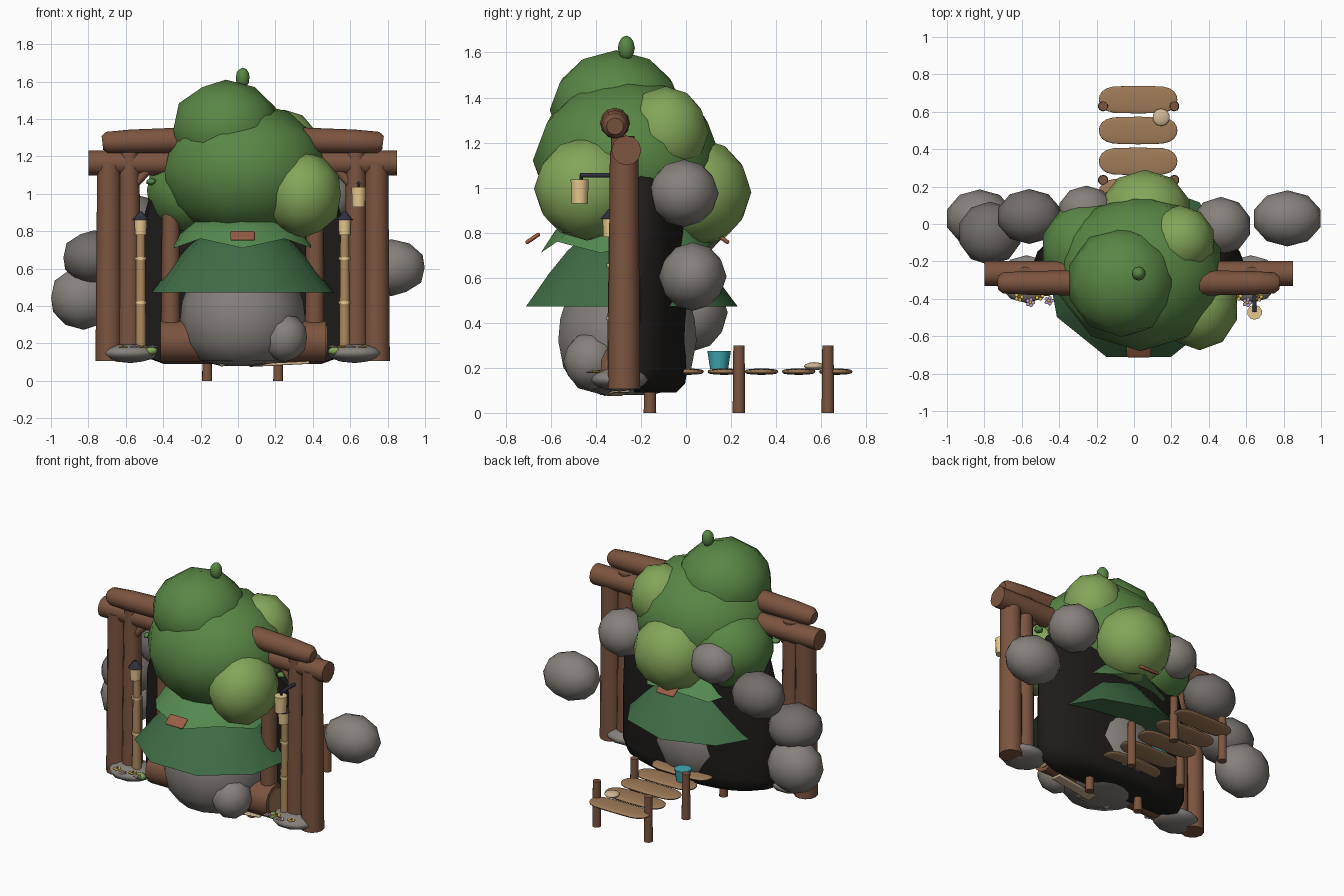
import bpy, math
from mathutils import Vector

if "Cube" in bpy.data.objects:
    bpy.data.objects.remove(bpy.data.objects["Cube"])

CX = 0.025  # symmetry line of the house
MATS = {}
PALETTE = dict(wood=(.20, .09, .05), plank=(.35, .2, .1), rock=(.24, .22, .2), dark_rock=(.17, .155, .145),
               leaf=(.10, .24, .06), lime=(.23, .38, .10), roof=(.05, .15, .06), roof_light=(.09, .25, .08),
               black=(.012, .011, .01), iron=(.03, .03, .05), cream=(.8, .58, .27), bamboo=(.42, .25, .11),
               red=(.32, .11, .06), teal=(.05, .4, .45), yellow=(.8, .6, .08), pink=(.6, .4, .6),
               bread=(.65, .48, .3))


def finish(ob, name, col, angle=50):
    ob.name = name
    if col not in MATS:
        MATS[col] = bpy.data.materials.new(col)
        MATS[col].diffuse_color = (*PALETTE[col], 1)
    ob.data.materials.append(MATS[col])
    bpy.ops.object.select_all(action='DESELECT')
    ob.select_set(True)
    bpy.context.view_layer.objects.active = ob
    bpy.ops.object.shade_smooth_by_angle(angle=math.radians(angle))
    return ob


def ball(name, col, loc, size, sub=2):
    bpy.ops.mesh.primitive_ico_sphere_add(subdivisions=sub, radius=1, location=loc)
    ob = bpy.context.object
    ob.scale = size if isinstance(size, tuple) else (size,) * 3
    return finish(ob, name, col)


def rod(name, col, a, b, r1, r2=None, n=12):
    a, b = Vector(a), Vector(b)
    d = b - a
    bpy.ops.mesh.primitive_cone_add(vertices=n, radius1=r1, radius2=r1 if r2 is None else r2,
                                    depth=d.length, location=(a + b) / 2)
    ob = bpy.context.object
    ob.rotation_euler = d.to_track_quat('Z', 'Y').to_euler()
    return finish(ob, name, col)


def lathe(name, col, loc, profile, n, sy=1, turn=0, wave=0, front=None, angle=50):
    """Rings of (radius, z); wave lifts alternate rim points, front flattens the -y side."""
    verts, faces = [], []
    for k, (r, z) in enumerate(profile):
        for i in range(n):
            t = turn + math.tau * i / n
            y = r * math.sin(t) * sy
            verts.append((r * math.cos(t), y if front is None else max(y, front),
                          z + (wave * (-1) ** i if k == 0 else 0)))
    for k in range(len(profile) - 1):
        for i in range(n):
            j = (i + 1) % n
            faces.append((k * n + i, k * n + j, k * n + n + j, k * n + n + i))
    faces += [tuple(range(n))[::-1], tuple(range(len(verts) - n, len(verts)))]
    me = bpy.data.meshes.new(name)
    me.from_pydata(verts, [], faces)
    ob = bpy.data.objects.new(name, me)
    ob.location = loc
    bpy.context.collection.objects.link(ob)
    return finish(ob, name, col, angle)


def slab(name, col, loc, size, rot=(0, 0, 0), bevel=.01):
    bpy.ops.mesh.primitive_cube_add(size=1, location=loc, rotation=rot)
    ob = bpy.context.object
    ob.scale = size
    bpy.ops.object.transform_apply(location=False, rotation=False, scale=True)
    m = ob.modifiers.new('round', 'BEVEL')
    m.width, m.segments = bevel, 2
    return finish(ob, name, col)


def lantern(x, y, z):
    rod('lantern_body', 'cream', (x, y, z), (x, y, z + .085), .032, .036, 10)
    rod('lantern_cap', 'iron', (x, y, z + .08), (x, y, z + .125), .045, .008, 8)


# Dark cave shell, flat at the front
lathe('cave_shell', 'black', (CX, -.2, 0),
      [(.42, .09), (.53, .13), (.56, .2), (.56, .5), (.55, .8), (.5, .98), (.38, 1.09)],
      24, sy=.37, front=-.03)

# Stone tower, lobe and two-tier roof
lathe('stone_tower', 'rock', (CX, -.26, 0),
      [(.12, .08), (.24, .11), (.31, .2), (.335, .32), (.325, .42), (.28, .55), (.22, .72)], 14, sy=.94)
ball('tower_boulder', 'rock', (.25, -.42, .23), (.125, .125, .13))
lathe('lower_roof', 'roof', (CX, -.255, 0), [(.505, .472), (.39, .62), (.3, .72), (.2, .8)],
      9, sy=.96, turn=math.pi / 2, angle=60)
lathe('upper_roof', 'roof_light', (CX, -.26, 0), [(.385, .735), (.32, .81), (.24, .87)],
      10, turn=math.pi / 10, wave=.025, angle=60)
for s in (-1, 1):
    slab('roof_shingle', 'red', (CX, -.26 + s * .42, .775), (.13, .075, .018), (-s * .6, 0, 0), .008)

# Tree crown
ball('crown_main', 'leaf', (.035, -.26, 1.12), (.45, .42, .375))
ball('crown_top', 'leaf', (-.065, -.31, 1.345), (.295, .295, .265))
ball('crown_left', 'leaf', (-.235, -.14, 1.02), (.265, .27, .25))
ball('crown_front_right', 'lime', (.35, -.44, .995), (.21, .235, .23))
ball('crown_upper_right', 'lime', (.245, -.09, 1.245), (.19, .19, .205))
ball('crown_back', 'lime', (.06, .055, .98), (.25, .235, .24))
ball('crown_bud', 'leaf', (CX, -.265, 1.62), (.038, .038, .055))

# Boulder arch behind
for col, loc, size in [
        ('rock', (.82, .03, .605), (.187, .15, .152)), ('rock', (.465, -.01, .975), (.162, .155, .15)),
        ('rock', (-.255, .07, 1.0), (.15, .135, .135)), ('dark_rock', (-.56, .04, .85), (.175, .147, .147)),
        ('dark_rock', (-.77, -.05, .66), (.172, .17, .145)), ('rock', (-.825, .03, .445), (.183, .155, .172))]:
    ball('arch_boulder', col, loc, size)

# Post frame, mirrored about CX
for s in (-1, 1):
    X = lambda d: CX + s * d
    rod('outer_post', 'wood', (X(.715), -.275, .105), (X(.715), -.275, 1.16), .072, .063)
    rod('middle_post', 'wood', (X(.605), -.28, .12), (X(.605), -.28, 1.23), .065, .052)
    rod('inner_post', 'wood', (X(.385), -.26, .13), (X(.385), -.26, 1.15), .052, .045)
    rod('brace', 'wood', (X(.58), -.29, 1.05), (X(.42), -.28, 1.22), .024)
    rod('bamboo_pole', 'bamboo', (X(.545), -.32, .17), (X(.545), -.32, .79), .03, .024, 10)
    for z in (.42, .655):
        rod('bamboo_ring', 'cream', (X(.545), -.32, z - .008), (X(.545), -.32, z + .008), .033, n=10)
    lantern(X(.545), -.335, .78)
    ball('foot_stone', 'rock', (X(.6), -.295, .148), (.148, .128, .053))
    ball('grass_tuft', 'lime', (X(.49), -.36, .16), (.04, .03, .025), 1)
    ball('grass_tuft', 'lime', (X(.62), -.37, .175), (.03, .02, .012), 1)
    # Flowers with five petals
    for k, (d, y) in enumerate([(.48, -.41), (.53, -.385), (.58, -.42), (.64, -.39)]):
        for i in range(5):
            t = math.tau * i / 5
            ball('petal', ('pink', 'yellow')[k % 2],
                 (X(d) + .016 * math.cos(t), y + .016 * math.sin(t), .182), (.011, .011, .005), 1)
        ball('flower_heart', ('yellow', 'red')[k % 2], (X(d), y, .185), (.009, .009, .006), 1)
    ball('leaf_sprig', 'leaf', (X(.49), -.28, 1.065), (.03, .03, .02), 1)

# Beams: straight lower log and bowed upper log
rod('lower_beam', 'wood', (-.8, -.265, 1.165), (.85, -.265, 1.165), .066)
cu = bpy.data.curves.new('upper_beam', 'CURVE')
cu.dimensions, cu.bevel_depth, cu.bevel_resolution, cu.use_fill_caps = '3D', .068, 4, True
sp = cu.splines.new('POLY')
pts = [(-.75, 1.272, .55), (-.725, 1.275, .83), (-.6, 1.28, .93), (-.3, 1.287, 1), (0, 1.29, 1)]
pts += [(-x, z, r) for x, z, r in pts[-2::-1]]
sp.points.add(len(pts) - 1)
for p, (x, z, r) in zip(sp.points, pts):
    p.co, p.radius = (x + CX, -.315, z, 1), r
ob = bpy.data.objects.new('upper_beam', cu)
bpy.context.collection.objects.link(ob)
cu.materials.append(MATS['wood'])

# Threshold log and stone chips at the base
rod('threshold_log', 'wood', (-.415, -.27, .21), (.47, -.27, .21), .11, n=14)
rod('log_end_face', 'plank', (.46, -.27, .21), (.475, -.27, .21), .085, n=14)
slab('step_board', 'bread', (.22, -.3, .09), (.32, .07, .015), (0, -.05, .1), .006)
for i in range(5):
    slab('stone_chip', 'rock', (-.06 + i * .05, -.34 - .02 * (i % 2), .1), (.08, .06, .02),
         (.3 * (-1) ** i, .25 * (i - 2) / 2, i), .006)

# Hanging lantern on an arm at the right
rod('lantern_arm', 'iron', (.645, -.47, 1.055), (.645, -.3, 1.055), .011, n=8)
rod('lantern_hook', 'iron', (.645, -.465, 1.055), (.645, -.465, 1.02), .008, n=6)
rod('hanging_lantern', 'cream', (.645, -.472, .93), (.645, -.472, 1.035), .036, .04, 10)

# Back jetty: planks are spheres squared off along x
for i in range(5):
    ob = ball('jetty_plank', 'plank', (.022, .665 - i * .165, .183), (.21, .074, .014), 3)
    for v in ob.data.vertices:
        v.co.x = math.copysign(abs(v.co.x) ** .4, v.co.x)
        v.co.z = math.copysign(abs(v.co.z) ** .6, v.co.z)
for x in (-.165, .215):
    for y, top in ((-.16, .12), (.235, .3), (.63, .3)):
        rod('jetty_post', 'wood', (x, y, 0), (x, y, top), .028, .025, 10)
rod('bucket', 'teal', (-.08, .147, .195), (-.08, .147, .275), .04, .052, 12)
ball('round_loaf', 'bread', (.145, .57, .207), (.047, .047, .018))

for m in bpy.data.materials:
    if m.users and not m.is_grease_pencil:
        m.use_nodes = True
        m.node_tree.nodes["Principled BSDF"].inputs["Base Color"].default_value = m.diffuse_color
